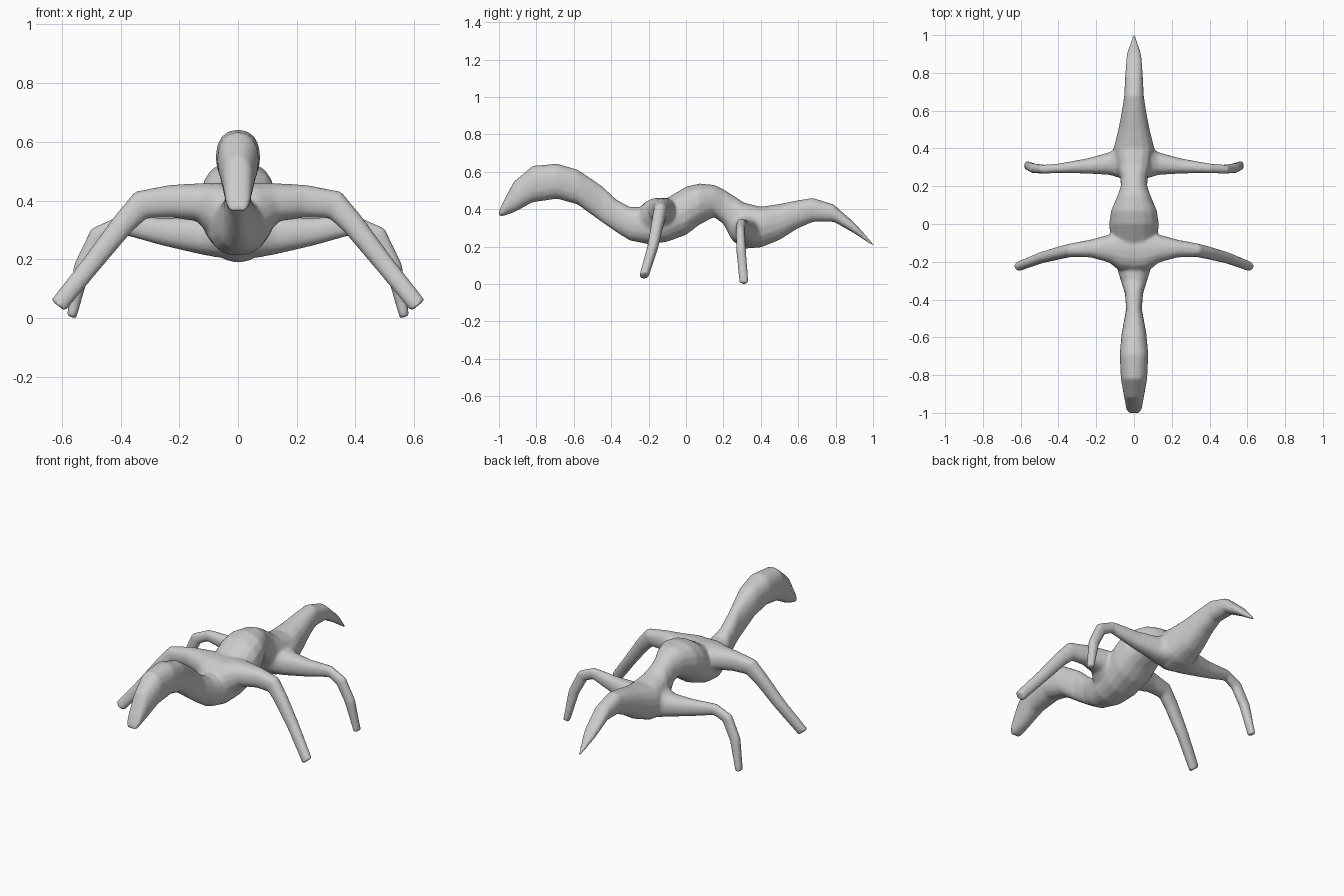
import bpy, bmesh, math
from mathutils import Vector

if "Cube" in bpy.data.objects:
    bpy.data.objects.remove(bpy.data.objects["Cube"])

SIDES = 16


def loft(bm, rings):
    """Skin a list of point rings into a closed tube."""
    loops = [[bm.verts.new(p) for p in ring] for ring in rings]
    for a, b in zip(loops, loops[1:]):
        for i in range(SIDES):
            j = (i + 1) % SIDES
            bm.faces.new((a[i], a[j], b[j], b[i]))
    bm.faces.new(loops[0])
    bm.faces.new(loops[-1][::-1])


def oval(center, u, v, power=0.88):
    """Slightly boxy oval around a centre, with half axes u and v."""
    pts = []
    for i in range(SIDES):
        t = 2 * math.pi * i / SIDES
        c, s = math.cos(t), math.sin(t)
        pts.append(center + u * math.copysign(abs(c) ** power, c)
                   + v * math.copysign(abs(s) ** power, s))
    return pts


def leg(bm, path, side):
    """Tube along (x, y, z, half depth, half thickness) stations."""
    pts = [Vector(p[:3]) for p in path]
    rings = []
    for i, p in enumerate(path):
        d = pts[min(i + 1, len(pts) - 1)] - pts[max(i - 1, 0)]
        n = Vector((-d.z, 0, d.x)).normalized()
        ring = oval(pts[i], Vector((0, p[3], 0)), n * p[4])
        rings.append([Vector((q.x * side, q.y, q.z)) for q in ring])
    loft(bm, rings)


# Head, neck, torso and tail: y, top z, bottom z, half width
BODY = [
    (-1.00, .385, .362, .032), (-.98, .435, .362, .042), (-.92, .548, .382, .052),
    (-.82, .632, .436, .070), (-.69, .643, .455, .076), (-.58, .612, .425, .066),
    (-.45, .525, .330, .042), (-.37, .450, .275, .048), (-.30, .412, .232, .070),
    (-.20, .410, .212, .100), (-.10, .460, .225, .122), (0, .520, .262, .132),
    (.07, .537, .315, .122), (.15, .530, .358, .088), (.20, .507, .320, .070),
    (.25, .475, .228, .074), (.31, .435, .188, .095), (.40, .413, .195, .108),
    (.50, .428, .235, .083), (.60, .448, .298, .064), (.68, .460, .332, .052),
    (.79, .425, .332, .047), (.90, .328, .270, .039), (1.005, .212, .200, .005)]

FRONT_LEG = [
    (0, -.13, .36, .13, .10), (.08, -.135, .375, .11, .090), (.13, -.13, .395, .075, .066),
    (.23, -.13, .398, .047, .056), (.33, -.138, .386, .036, .050), (.39, -.152, .322, .034, .040),
    (.49, -.178, .195, .030, .034), (.613, -.225, .042, .025, .031)]

REAR_LEG = [
    (0, .33, .30, .11, .09), (.08, .33, .285, .085, .080), (.13, .32, .282, .060, .064),
    (.25, .307, .294, .040, .048), (.40, .295, .318, .025, .032), (.475, .290, .283, .024, .034),
    (.53, .295, .175, .026, .030), (.567, .310, .003, .025, .017)]

bm = bmesh.new()
loft(bm, [oval(Vector((0, y, (t + b) / 2)), Vector((w, 0, 0)), Vector((0, 0, (t - b) / 2)))
          for y, t, b, w in BODY])
for side in (1, -1):
    leg(bm, FRONT_LEG, side)
    leg(bm, REAR_LEG, side)
bmesh.ops.recalc_face_normals(bm, faces=bm.faces)

mesh = bpy.data.meshes.new("creature_body")
bm.to_mesh(mesh)
bm.free()
creature = bpy.data.objects.new("creature_body", mesh)
bpy.context.collection.objects.link(creature)

# Fuse body and legs into one skin and soften the joints
fuse = creature.modifiers.new("fuse", 'REMESH')
fuse.mode = 'VOXEL'
fuse.voxel_size = 0.008
fuse.use_smooth_shade = True
soften = creature.modifiers.new("soften", 'SMOOTH')
soften.factor = 0.5
soften.iterations = 8
